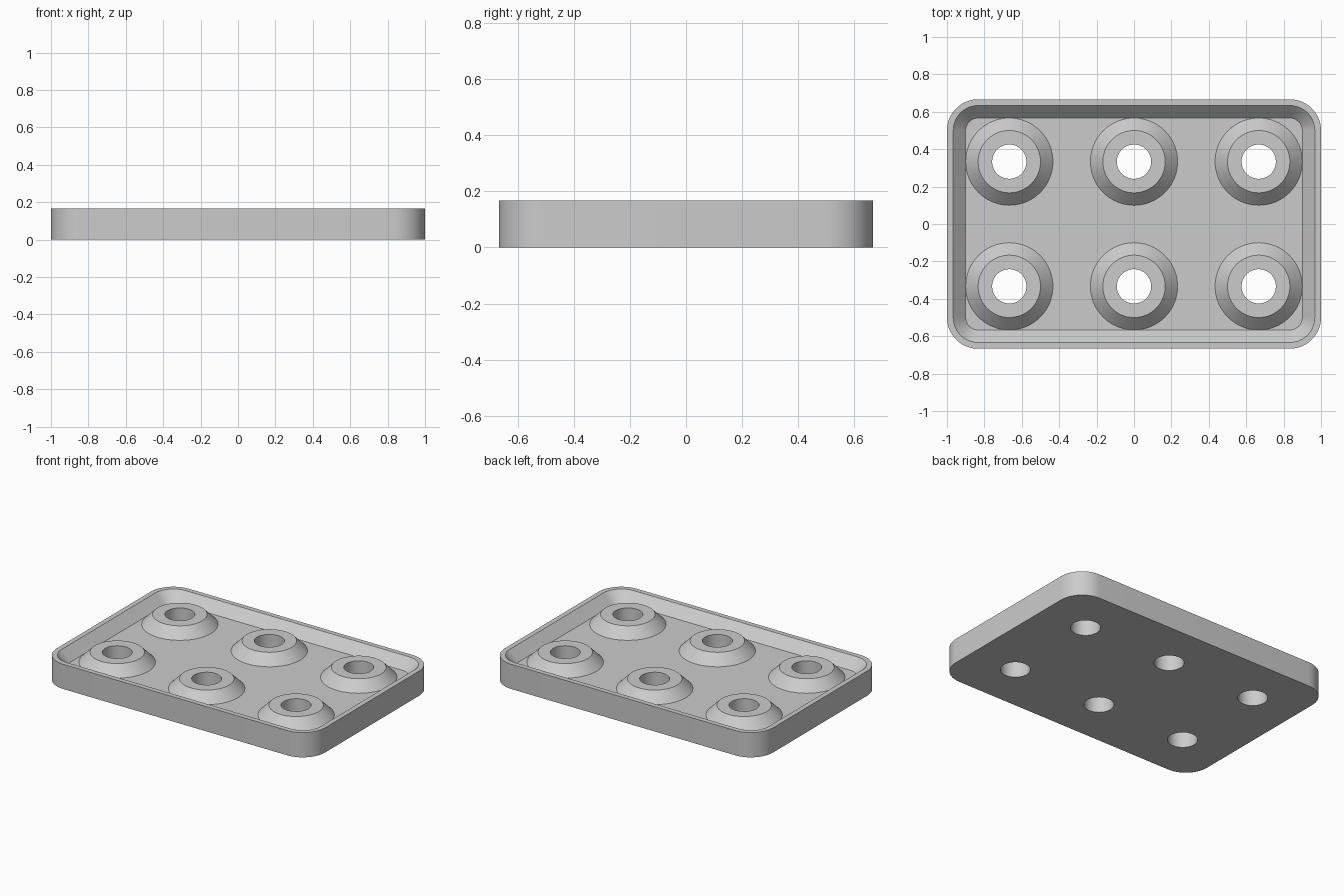
import bpy, bmesh
from math import cos, sin, pi, radians

if "Cube" in bpy.data.objects:
    bpy.data.objects.remove(bpy.data.objects["Cube"])

HALF_X, HALF_Y, HEIGHT, FLOOR = 1.0, 0.6667, 0.1667, 0.1
CORNER, HOLE = 0.1667, 0.0917
CENTRES = [(x, y) for x in (-0.6667, 0, 0.6667) for y in (-0.3333, 0.3333)]

# Single grey material
grey = bpy.data.materials.new("plain grey")
grey.use_nodes = True
grey.diffuse_color = (0.6, 0.6, 0.6, 1)
grey.node_tree.nodes["Principled BSDF"].inputs["Base Color"].default_value = grey.diffuse_color


def finish(bm, name):
    bmesh.ops.recalc_face_normals(bm, faces=bm.faces)
    mesh = bpy.data.meshes.new(name)
    bm.to_mesh(mesh)
    bm.free()
    mesh.materials.append(grey)
    obj = bpy.data.objects.new(name, mesh)
    bpy.context.collection.objects.link(obj)
    return obj


def activate(obj):
    bpy.ops.object.select_all(action="DESELECT")
    obj.select_set(True)
    bpy.context.view_layer.objects.active = obj


def smooth(obj):
    activate(obj)
    bpy.ops.object.shade_smooth_by_angle(angle=radians(30))


def rounded_rect(inset, z, steps=14):
    r = CORNER - inset
    points = []
    for q, (sx, sy) in enumerate(((1, 1), (-1, 1), (-1, -1), (1, -1))):
        for i in range(steps + 1):
            a = (q + i / steps) * pi / 2
            points.append((sx * (HALF_X - CORNER) + r * cos(a),
                           sy * (HALF_Y - CORNER) + r * sin(a), z))
    return points


def circle(r, z, centre=(0, 0), steps=64):
    return [(centre[0] + r * cos(2 * pi * i / steps),
             centre[1] + r * sin(2 * pi * i / steps), z) for i in range(steps)]


def loft(bm, loops, capped):
    # Bridge successive loops; cap the ends or close back to the first loop
    rings = [[bm.verts.new(p) for p in loop] for loop in loops]
    n = len(rings[0])
    pairs = list(zip(rings, rings[1:]))
    if capped:
        bm.faces.new(rings[0])
        bm.faces.new(rings[-1])
    else:
        pairs.append((rings[-1], rings[0]))
    for a, b in pairs:
        for i in range(n):
            j = (i + 1) % n
            bm.faces.new((a[i], a[j], b[j], b[i]))


# Tray with flat rim and sloped inner wall
bm = bmesh.new()
loft(bm, [rounded_rect(0, 0), rounded_rect(0, HEIGHT),
          rounded_rect(0.0333, HEIGHT), rounded_rect(0.1, FLOOR)], True)
tray = finish(bm, "tray")

# Through holes in the tray floor
bm = bmesh.new()
for c in CENTRES:
    loft(bm, [circle(HOLE, -0.1, c), circle(HOLE, 0.3, c)], True)
cutter = finish(bm, "hole_cutter")
cutter.hide_render = True
cut = tray.modifiers.new("holes", "BOOLEAN")
cut.operation = "DIFFERENCE"
cut.solver = "EXACT"
cut.object = cutter
activate(tray)
bpy.ops.object.modifier_apply(modifier=cut.name)
bpy.data.objects.remove(cutter)
smooth(tray)

# Conical bosses around the holes
for k, c in enumerate(CENTRES):
    bm = bmesh.new()
    loft(bm, [circle(HOLE, FLOOR, c), circle(0.2333, FLOOR, c),
              circle(0.1667, HEIGHT, c), circle(HOLE, HEIGHT, c)], False)
    smooth(finish(bm, f"boss_{k + 1}"))
